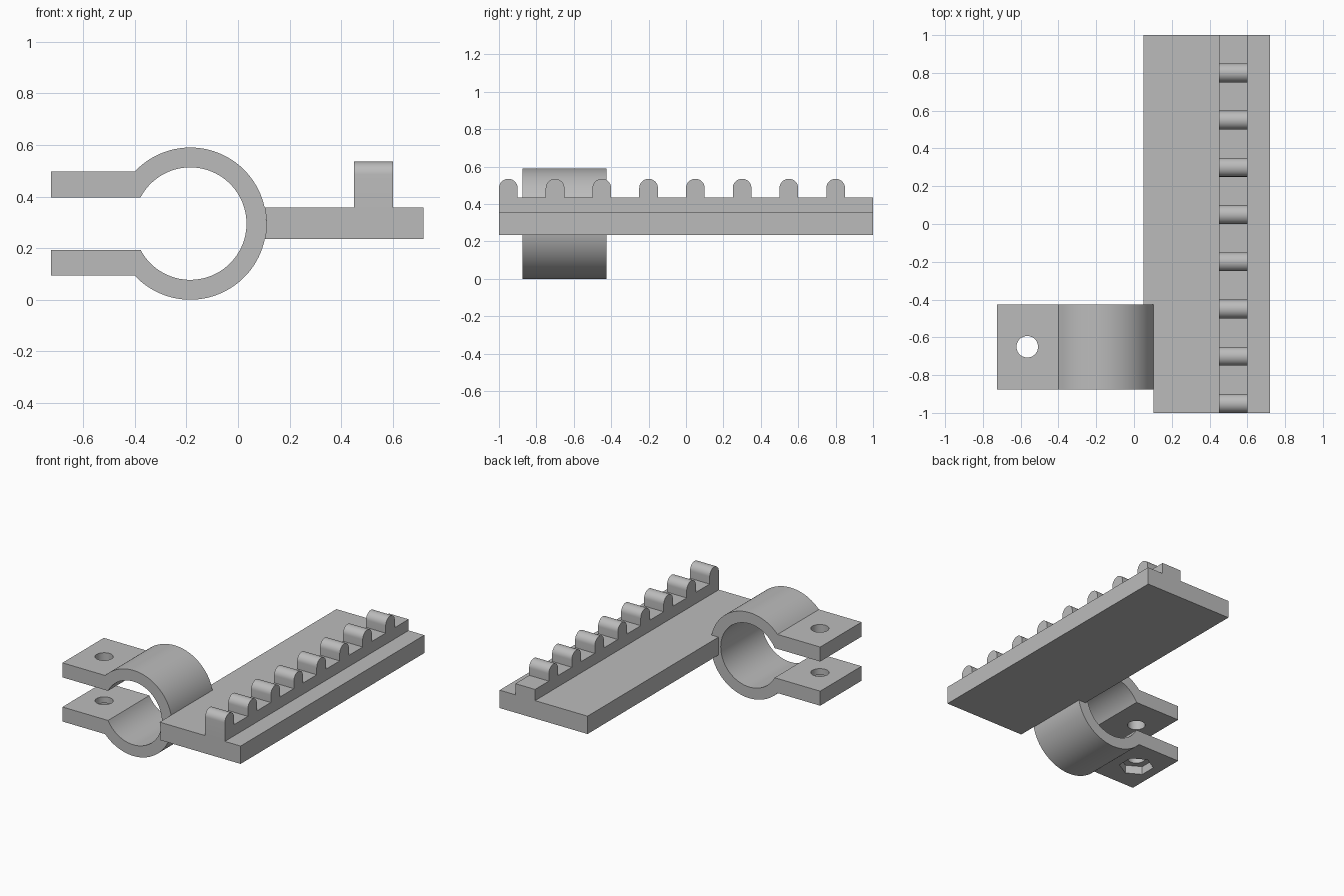
import bpy, bmesh
from math import sin, cos, asin, pi, radians
from mathutils import Vector

if "Cube" in bpy.data.objects:
    bpy.data.objects.remove(bpy.data.objects["Cube"])

# Single material
grey = bpy.data.materials.new("plain_grey")
grey.use_nodes = True
colour = (0.5, 0.5, 0.5, 1)
grey.diffuse_color = colour
grey.node_tree.nodes["Principled BSDF"].inputs["Base Color"].default_value = colour


def arc(cu, cv, r, start, end, steps):
    """Points along an arc in a 2D profile plane."""
    angles = [start + (end - start) * i / steps for i in range(steps + 1)]
    return [(cu + r * cos(a), cv + r * sin(a)) for a in angles]


def prism(name, profile, axis, low, high):
    """Extrude a 2D profile along an axis; the profile uses the other two axes in order."""
    def place(u, v):
        co = [u, v]
        co.insert("xyz".index(axis), low)
        return co
    bm = bmesh.new()
    face = bm.faces.new([bm.verts.new(place(u, v)) for u, v in profile])
    top = bmesh.ops.extrude_face_region(bm, geom=[face])["geom"]
    shift = Vector([high - low if a == axis else 0 for a in "xyz"])
    bmesh.ops.translate(bm, vec=shift, verts=[g for g in top if isinstance(g, bmesh.types.BMVert)])
    bmesh.ops.recalc_face_normals(bm, faces=bm.faces)
    mesh = bpy.data.meshes.new(name)
    bm.to_mesh(mesh)
    bm.free()
    mesh.materials.append(grey)
    ob = bpy.data.objects.new(name, mesh)
    bpy.context.collection.objects.link(ob)
    return ob


def activate(ob):
    bpy.ops.object.select_all(action="DESELECT")
    ob.select_set(True)
    bpy.context.view_layer.objects.active = ob


def cut(ob, cutter):
    activate(ob)
    mod = ob.modifiers.new("cut", "BOOLEAN")
    mod.operation, mod.solver, mod.object = "DIFFERENCE", "EXACT", cutter
    bpy.ops.object.modifier_apply(modifier=mod.name)
    bpy.data.objects.remove(cutter)


# Shared dimensions
CX, CZ = -0.185, 0.295
OUTER, BORE = 0.295, 0.218
LUG_IN, LUG_OUT, LUG_END = 0.102, 0.202, -0.725
CLAMP_FRONT, CLAMP_BACK = -0.875, -0.425
PLATE_LOW, PLATE_TOP = 0.235, 0.358

# Split clamp: open ring with two parallel lugs
a_out = pi - asin(LUG_OUT / OUTER)
a_in = pi - asin(LUG_IN / BORE)
outline = arc(CX, CZ, OUTER, a_out, -a_out, 72)
outline += [(LUG_END, CZ - LUG_OUT), (LUG_END, CZ - LUG_IN)]
outline += arc(CX, CZ, BORE, -a_in, a_in, 72)
outline += [(LUG_END, CZ + LUG_IN), (LUG_END, CZ + LUG_OUT)]
clamp = prism("clamp", outline, "y", CLAMP_FRONT, CLAMP_BACK)

# Bolt hole through both lugs, and a hexagonal nut pocket under the lower one
BX, BY = -0.565, -0.65
cut(clamp, prism("bolt_cutter", arc(BX, BY, 0.057, 0, 2 * pi, 40)[:-1], "z", -0.1, 0.7))
cut(clamp, prism("nut_cutter", arc(BX, BY, 0.11, pi / 6, 13 * pi / 6, 6)[:-1], "z", -0.1, 0.15))

# Base plate, hollowed at the front to fit round the clamp
corners = [(0.05, -1), (0.72, -1), (0.72, 1), (0.05, 1)]
plate = prism("base_plate", corners, "z", PLATE_LOW, PLATE_TOP)
cut(plate, prism("ring_cutter", arc(CX, CZ, OUTER, 0, 2 * pi, 96)[:-1], "y", -1.1, CLAMP_BACK))

# Toothed rack: low rail with round-topped teeth
RAIL, TOOTH, PITCH = 0.435, 0.05, 0.25
teeth = [(-1, PLATE_TOP)]
for i in range(8):
    y = -1 + TOOTH + i * PITCH
    if i:
        teeth.append((y - TOOTH, RAIL))
    teeth += arc(y, 0.485, TOOTH, pi, 0, 20)
    teeth.append((y + TOOTH, RAIL))
teeth += [(1, RAIL), (1, PLATE_TOP)]
rack = prism("toothed_rack", teeth, "x", 0.45, 0.6)

for ob in (clamp, plate, rack):
    activate(ob)
    bpy.ops.object.shade_smooth_by_angle(angle=radians(30))
